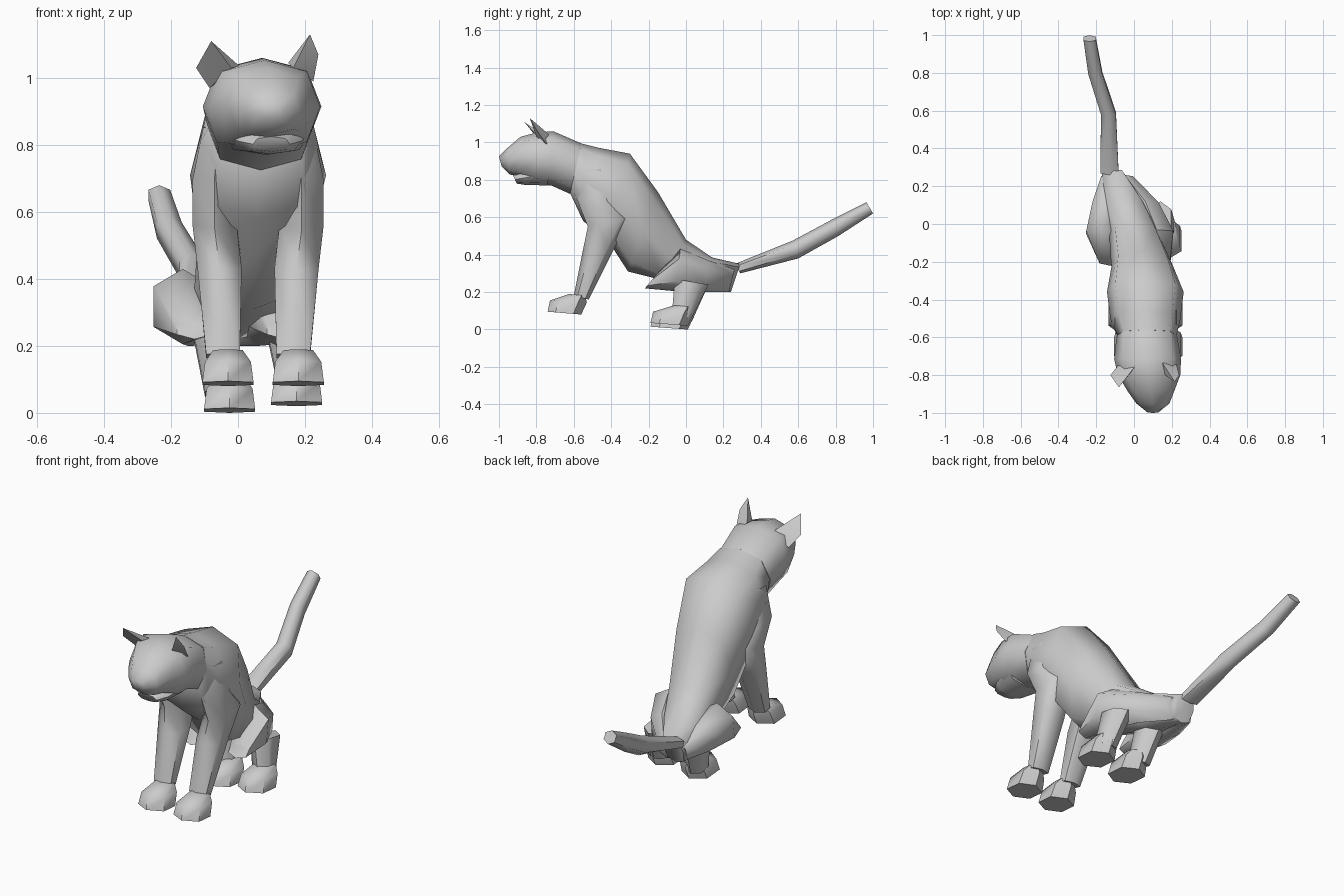
import bpy, bmesh, math
from mathutils import Vector


def finish(name, bm, angle):
    bmesh.ops.recalc_face_normals(bm, faces=bm.faces)
    me = bpy.data.meshes.new(name)
    bm.to_mesh(me)
    bm.free()
    ob = bpy.data.objects.new(name, me)
    bpy.context.collection.objects.link(ob)
    bpy.ops.object.select_all(action='DESELECT')
    ob.select_set(True)
    bpy.context.view_layer.objects.active = ob
    bpy.ops.object.shade_smooth_by_angle(angle=math.radians(angle))
    return ob


def loft(name, rings, sides=8, power=0.8, angle=62):
    """Each ring: centre x, (y, z) of one edge, (y, z) of the opposite edge, half width."""
    bm = bmesh.new()
    loops = []
    for x, y1, z1, y2, z2, hw in rings:
        a, b = Vector((x, y1, z1)), Vector((x, y2, z2))
        mid, up = (a + b) / 2, (a - b) / 2
        loop = []
        for i in range(sides):
            t = 2 * math.pi * i / sides
            s, c = math.sin(t), math.cos(t)
            s = math.copysign(abs(s) ** power, s)
            c = math.copysign(abs(c) ** power, c)
            loop.append(bm.verts.new(mid + up * c + Vector((hw * s, 0, 0))))
        loops.append(loop)
    for p, q in zip(loops, loops[1:]):
        for i in range(sides):
            j = (i + 1) % sides
            bm.faces.new((p[i], p[j], q[j], q[i]))
    bm.faces.new(loops[0])
    bm.faces.new(loops[-1])
    return finish(name, bm, angle)


def hull(name, pts):
    bm = bmesh.new()
    for p in pts:
        bm.verts.new(p)
    bmesh.ops.convex_hull(bm, input=bm.verts)
    return finish(name, bm, 20)


def paw(name, x, y, z, k):
    # heel at y, sole at z, length k
    loft(name, [
        (x, y - k, z + 0.015, y, z, 0.087),
        (x, y - 0.93 * k, z + 0.075, y + 0.03, z + 0.065, 0.078),
        (x, y - 0.35 * k, z + 0.11, y + 0.02, z + 0.10, 0.05)], 6, 0.9, 55)


# Torso sloping from the neck down to the rump
loft("torso", [
    (0.07, -0.56, 0.995, -0.62, 0.73, 0.155),
    (0.06, -0.46, 0.97, -0.55, 0.58, 0.185),
    (0.06, -0.30, 0.94, -0.42, 0.48, 0.203),
    (0.045, -0.15, 0.735, -0.31, 0.31, 0.165),
    (0.005, 0.0, 0.48, -0.15, 0.27, 0.135),
    (-0.055, 0.14, 0.385, 0.06, 0.21, 0.12),
    (-0.11, 0.29, 0.35, 0.24, 0.2, 0.06)], 8, 0.72)

# Head and lower jaw
loft("head", [
    (0.068, -0.56, 0.995, -0.62, 0.725, 0.16),
    (0.072, -0.71, 1.06, -0.72, 0.77, 0.177),
    (0.08, -0.80, 1.053, -0.80, 0.775, 0.165),
    (0.09, -0.885, 1.03, -0.89, 0.815, 0.122),
    (0.1, -0.955, 0.97, -0.945, 0.83, 0.088),
    (0.1, -1.0, 0.925, -0.985, 0.87, 0.035)])
loft("lower_jaw", [
    (0.085, -0.74, 0.90, -0.74, 0.77, 0.13),
    (0.095, -0.86, 0.85, -0.86, 0.773, 0.095),
    (0.1, -0.925, 0.825, -0.905, 0.78, 0.055)])

# Ears
hull("ear_left", [(-0.08, -0.865, 1.11), (-0.125, -0.80, 1.03), (-0.085, -0.75, 0.97),
                  (0.005, -0.755, 1.035), (-0.02, -0.79, 1.03)])
hull("ear_right", [(0.215, -0.835, 1.13), (0.24, -0.80, 1.07), (0.225, -0.745, 0.99),
                   (0.15, -0.735, 1.045), (0.165, -0.80, 1.03)])

# Front legs with paws, shoulders blending into the chest
for side, s in (("left", -1), ("right", 1)):
    c = 0.06
    loft("front_leg_" + side, [
        (c + s * 0.12, -0.57, 0.85, -0.42, 0.86, 0.05),
        (c + s * 0.13, -0.585, 0.70, -0.38, 0.68, 0.075),
        (c + s * 0.13, -0.525, 0.55, -0.29, 0.60, 0.075),
        (c + s * 0.115, -0.55, 0.43, -0.38, 0.44, 0.075),
        (c + s * 0.105, -0.60, 0.18, -0.52, 0.16, 0.057)], 6, 0.9)
    paw("front_paw_" + side, 0.075 + s * 0.105, -0.56, 0.08, 0.18)

# Hind legs: thigh, shank and paw; the left thigh splays outwards
for side, s, xs, lift in (("left", -1, (-0.13, -0.165, -0.15, -0.13), 0.0),
                          ("right", 1, (0.14, 0.12, 0.06, -0.05), 0.02)):
    loft("thigh_" + side, [
        (xs[0], -0.17, 0.28, -0.22, 0.22, 0.06),
        (xs[1], -0.03, 0.43, -0.06, 0.205, 0.1),
        (xs[2], 0.12, 0.37, 0.10, 0.2, 0.08),
        (xs[3], 0.26, 0.32, 0.23, 0.2, 0.05)], 6, 0.9)
    loft("hind_shank_" + side, [
        (0.03 + s * 0.11, -0.06, 0.27, 0.12, 0.24, 0.065),
        (0.06 + s * 0.11, -0.075, 0.07 + lift, 0.03, 0.04 + lift, 0.055)], 6, 0.9)
    paw("hind_paw_" + side, 0.075 + s * 0.1, 0.01, lift, 0.2)

# Tail rising in three straight segments
loft("tail", [
    (-0.13, 0.26, 0.35, 0.29, 0.30, 0.055),
    (-0.135, 0.57, 0.475, 0.60, 0.38, 0.045),
    (-0.205, 0.785, 0.59, 0.815, 0.50, 0.042),
    (-0.235, 0.965, 0.68, 1.0, 0.62, 0.037)], 6, 0.9)
